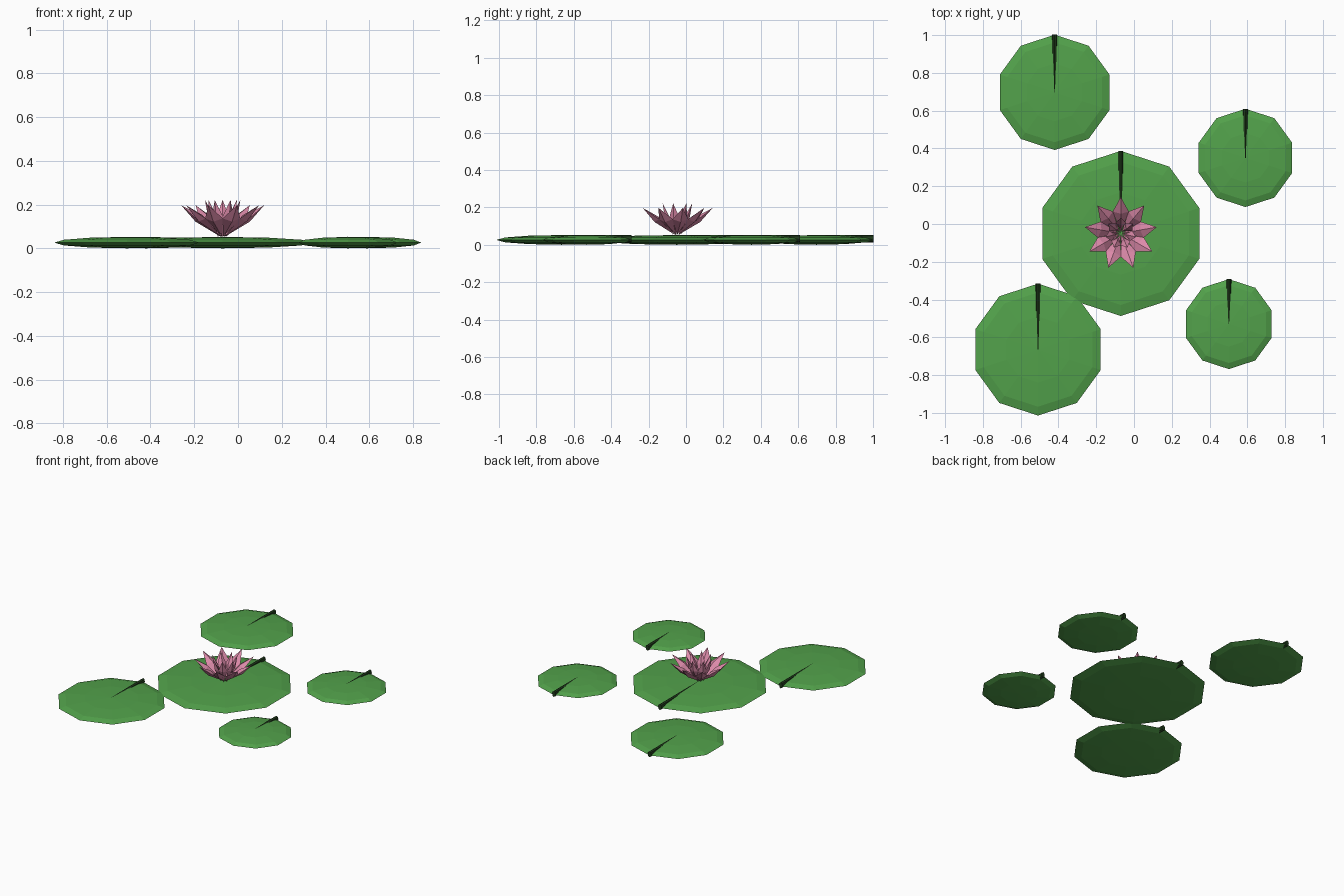
import bpy, bmesh, math
from mathutils import Vector, Matrix

if "Cube" in bpy.data.objects:
    bpy.data.objects.remove(bpy.data.objects["Cube"])


def material(name, rgb):
    m = bpy.data.materials.new(name)
    m.diffuse_color = (*rgb, 1)
    m.use_nodes = True
    m.node_tree.nodes["Principled BSDF"].inputs["Base Color"].default_value = m.diffuse_color
    return m


GREEN = material("leaf green", (0.085, 0.36, 0.07))
DARK = material("dark green", (0.014, 0.042, 0.011))
PINK = material("petal pink", (0.72, 0.255, 0.40))


def finish(bm, name, mat):
    bmesh.ops.recalc_face_normals(bm, faces=bm.faces)
    me = bpy.data.meshes.new(name)
    bm.to_mesh(me)
    bm.free()
    me.materials.append(mat)
    ob = bpy.data.objects.new(name, me)
    bpy.context.collection.objects.link(ob)


# Lily pad: flattened ten-sided sphere
def pad(i, x, y, r):
    bm = bmesh.new()
    bmesh.ops.create_uvsphere(bm, u_segments=10, v_segments=6, radius=1,
        matrix=Matrix.Translation((x, y, 0.026)) @ Matrix.Diagonal((r, r, 0.026, 1)))
    finish(bm, f"lily_pad_{i}", GREEN)
    # dark notch running from the pad centre to the back edge
    bm = bmesh.new()
    bmesh.ops.create_cone(bm, cap_ends=True, segments=8, radius1=1, radius2=1, depth=1,
        matrix=Matrix.Translation((x, y + r / 2, 0.033)) @ Matrix.Diagonal((0.013, r, 0.02, 1))
        @ Matrix.Rotation(math.pi / 2, 4, 'X'))
    finish(bm, f"pad_notch_{i}", DARK)


for i, p in enumerate([(-0.07, -0.05, 0.437), (-0.42, 0.697, 0.305), (0.59, 0.35, 0.26),
                       (0.502, -0.53, 0.238), (-0.508, -0.665, 0.349)]):
    pad(i + 1, *p)


# Ring of petals: each a pointed four-sided spindle leaning outward
def petal_ring(name, count, r0, r1, z0, z1, mid, width, thick):
    bm = bmesh.new()
    for k in range(count):
        a = math.pi / 2 + k * math.tau / count
        out = Vector((math.cos(a), math.sin(a), 0))
        side = Vector((-math.sin(a), math.cos(a), 0))
        c = Vector((-0.07, -0.05, 0))
        base = c + out * r0 + Vector((0, 0, z0))
        tip = c + out * r1 + Vector((0, 0, z1))
        m = base.lerp(tip, mid)
        n = (tip - base).normalized().cross(side)
        ring = [bm.verts.new(m + o) for o in
                (side * width, n * thick, -side * width, -n * thick)]
        b, t = bm.verts.new(base), bm.verts.new(tip)
        for j in range(4):
            bm.faces.new((b, ring[j], ring[j - 1]))
            bm.faces.new((t, ring[j - 1], ring[j]))
    finish(bm, name, PINK)


petal_ring("outer_petals", 9, 0.008, 0.193, 0.052, 0.197, 0.58, 0.043, 0.018)
petal_ring("inner_petals", 7, 0.022, 0.083, 0.052, 0.221, 0.55, 0.028, 0.014)
